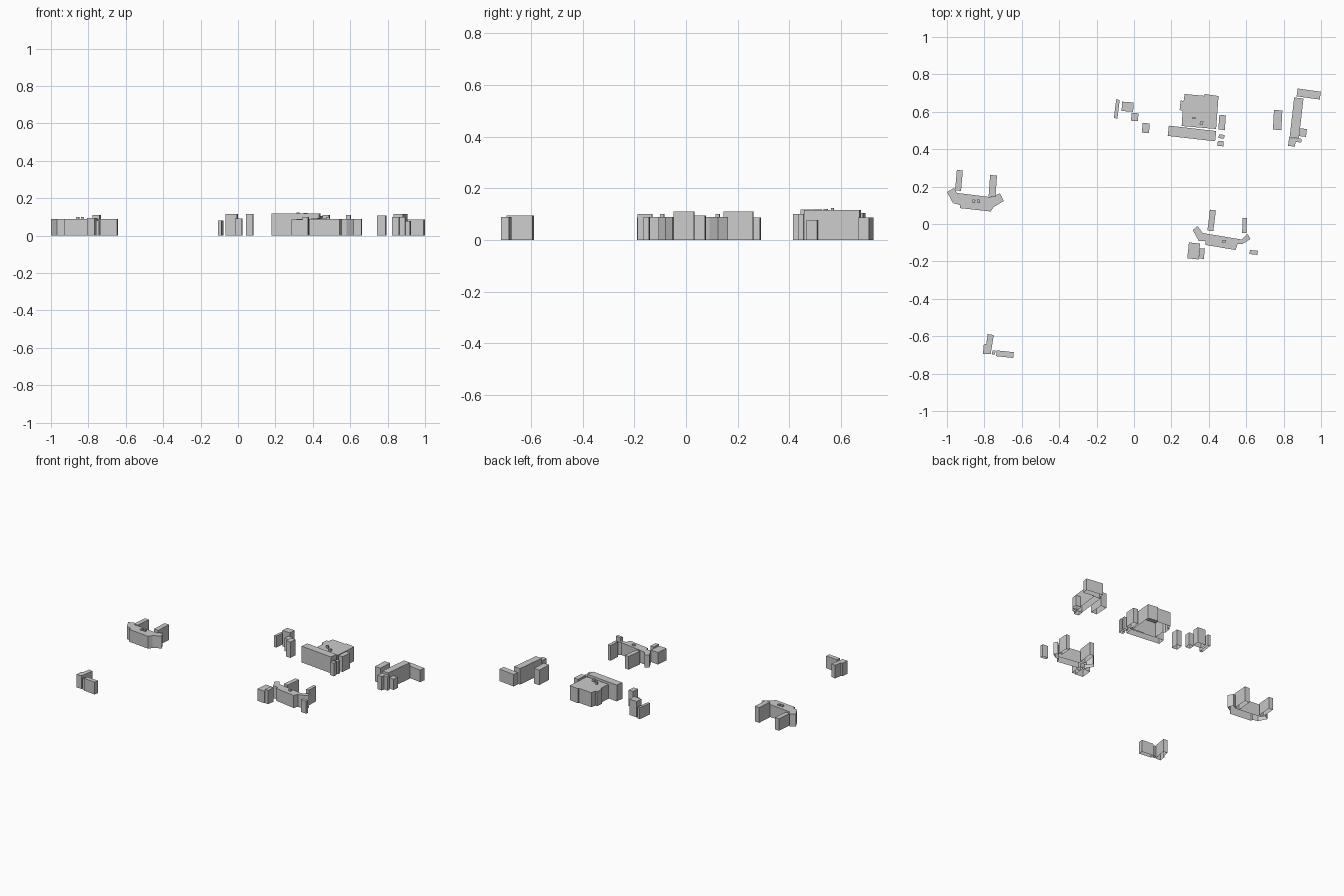
import bpy, bmesh
from math import radians, cos, sin

if "Cube" in bpy.data.objects:
    bpy.data.objects.remove(bpy.data.objects["Cube"])


def shell(name, outline, top, bottom=0.0):
    """Flat-roofed walls raised from a clockwise or anticlockwise footprint, open underneath."""
    bm = bmesh.new()
    low = [bm.verts.new((x, y, bottom)) for x, y in outline]
    high = [bm.verts.new((x, y, top)) for x, y in outline]
    n = len(outline)
    for i in range(n):
        j = (i + 1) % n
        bm.faces.new((low[i], low[j], high[j], high[i]))
    bm.faces.new(high)
    area = sum(outline[i][0] * outline[(i + 1) % n][1] - outline[(i + 1) % n][0] * outline[i][1]
               for i in range(n))
    if area < 0:
        bmesh.ops.reverse_faces(bm, faces=bm.faces)
    mesh = bpy.data.meshes.new(name)
    bm.to_mesh(mesh)
    bm.free()
    ob = bpy.data.objects.new(name, mesh)
    bpy.context.collection.objects.link(ob)
    return ob


def block(name, x, y, w, d, top, angle=-6, bottom=0.0):
    """Rectangular building: centre, width, depth, height, turn."""
    c, s = cos(radians(angle)), sin(radians(angle))
    corners = [(-w / 2, -d / 2), (w / 2, -d / 2), (w / 2, d / 2), (-w / 2, d / 2)]
    return shell(name, [(x + c * u - s * v, y + s * u + c * v) for u, v in corners], top, bottom)


# West building: winged main hall, two rear wings, roof vents
shell("west_hall", [(-1, .171), (-.963, .192), (-.947, .166), (-.77, .144), (-.717, .163),
                    (-.696, .123), (-.75, .091), (-.766, .067), (-.931, .085),
                    (-.931, .102), (-.968, .112)], .09)
block("west_left_wing", -.936, .233, .032, .11, .087, -5)
block("west_right_wing", -.755, .203, .037, .115, .11, -4)
for x in (-.857, -.831):
    block("west_roof_vent", x, .122, .016, .016, .1, bottom=.09)

# South-west corner building
shell("southwest_wing", [(-.782, -.588), (-.75, -.594), (-.766, -.695), (-.808, -.695),
                         (-.803, -.644), (-.79, -.642)], .095)
block("southwest_bar", -.69, -.696, .092, .031, .089)
block("southwest_link", -.75, -.687, .016, .022, .08)

# South-east building, same type as the west one, with outbuildings
shell("southeast_hall", [(.314, -.032), (.34, -.011), (.367, -.048), (.575, -.083), (.607, -.053),
                         (.623, -.08), (.58, -.107), (.554, -.107), (.543, -.139),
                         (.383, -.112), (.383, -.091), (.346, -.091)], .09)
block("southeast_left_wing", .415, .019, .032, .112, .095, -7)
block("southeast_right_wing", .591, -.008, .023, .08, .11, -2)
block("southeast_roof_vent", .481, -.092, .018, .014, .1, bottom=.09)
block("southeast_outbuilding", .319, -.144, .06, .085, .087)
block("southeast_annex", .362, -.158, .028, .055, .1)
block("southeast_shed", .64, -.152, .043, .022, .09)

# North-west cluster of small blocks
block("northwest_slab", -.092, .615, .019, .1, .082, -7)
block("northwest_house", -.034, .627, .062, .05, .115, -4)
block("northwest_small_house", .004, .572, .037, .042, .092, -4)
block("northwest_tower", .063, .513, .038, .052, .115, -4)

# Large north building with front bar, roof vents and side blocks
shell("north_hall", [(.271, .695), (.378, .685), (.378, .695), (.452, .684), (.439, .508),
                     (.255, .524), (.26, .604), (.244, .61), (.249, .66), (.265, .658)], .105)
block("north_front_bar", .31, .484, .255, .055, .118, -6.5)
block("north_roof_vent", .32, .567, .016, .01, .124, bottom=.105)
block("north_roof_vent", .361, .54, .018, .016, .12, bottom=.105)
block("north_side_block", .471, .543, .035, .078, .11, -4)
block("north_side_shed", .468, .468, .03, .02, .092)
block("north_side_shed", .463, .43, .032, .027, .095)

# North-east building
block("northeast_hall", .869, .567, .05, .215, .116, -6.5)
block("northeast_foot", .845, .438, .037, .045, .1, -8)
block("northeast_foot_shed", .88, .447, .03, .02, .1)
block("northeast_annex", .901, .489, .042, .042, .078)
block("northeast_rear_wing", .934, .695, .125, .042, .087, -8)
block("northeast_side_block", .768, .556, .045, .105, .108, -3)
